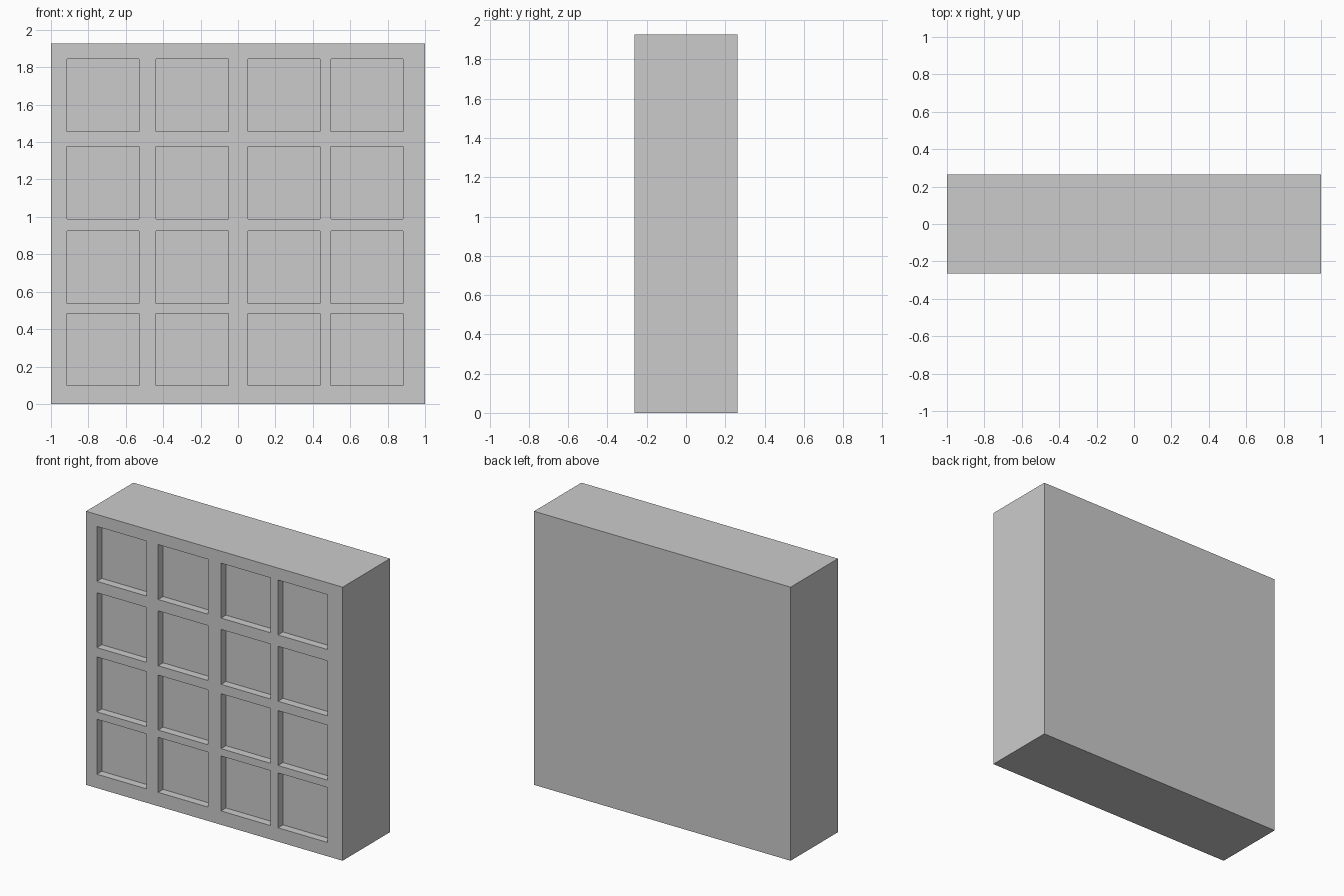
import bpy, bmesh
from mathutils import Matrix, Vector

if "Cube" in bpy.data.objects:
    bpy.data.objects.remove(bpy.data.objects["Cube"])

W, D, H = 2.0, 0.527, 1.928          # block size
PANE, RECESS = 0.387, 0.055          # window size and depth
COLS = [-0.722, -0.244, 0.246, 0.690]  # window centres in x
ROWS = [0.291, 0.730, 1.183, 1.650]    # window centres in z


def boxes(name, items):
    """One object made of boxes given as (centre, size)."""
    bm = bmesh.new()
    for centre, size in items:
        m = Matrix.Translation(centre) @ Matrix.Diagonal(Vector(size).to_4d())
        bmesh.ops.create_cube(bm, size=1, matrix=m)
    mesh = bpy.data.meshes.new(name)
    bm.to_mesh(mesh)
    bm.free()
    obj = bpy.data.objects.new(name, mesh)
    bpy.context.collection.objects.link(obj)
    return obj


# Building block
building = boxes("building", [((0, 0, H / 2), (W, D, H))])

# Window recesses, cut into the front only
cutter = boxes("window_cutter", [((x, -D / 2, z), (PANE, 2 * RECESS, PANE))
                                 for x in COLS for z in ROWS])
cutter.hide_render = True
cutter.hide_viewport = False
cutter.display_type = 'WIRE'

cut = building.modifiers.new("windows", 'BOOLEAN')
cut.operation = 'DIFFERENCE'
cut.solver = 'EXACT'
cut.object = cutter

# Apply the cut and drop the helper
bpy.context.view_layer.objects.active = building
building.select_set(True)
bpy.ops.object.modifier_apply(modifier=cut.name)
bpy.data.objects.remove(cutter)
